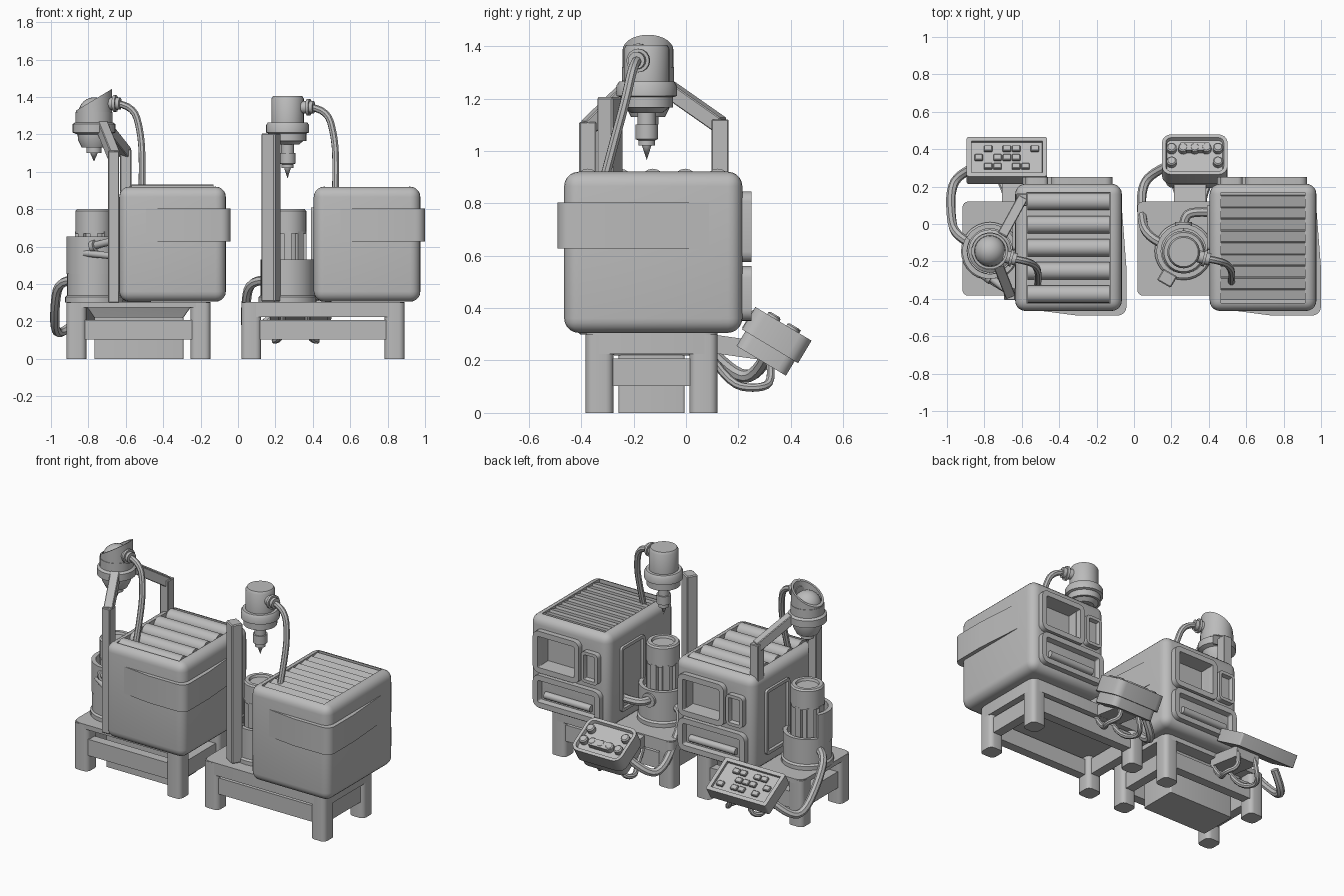
import bpy, bmesh
from math import sin, cos, pi, radians
from mathutils import Matrix, Vector

if "Cube" in bpy.data.objects:
    bpy.data.objects.remove(bpy.data.objects["Cube"])

grey = bpy.data.materials.new("plain_grey")
grey.use_nodes = True
grey.diffuse_color = (0.5, 0.5, 0.5, 1)
grey.node_tree.nodes["Principled BSDF"].inputs["Base Color"].default_value = grey.diffuse_color
parts = []


def finish(name, bm, matrix=None):
    bmesh.ops.remove_doubles(bm, verts=bm.verts, dist=1e-5)
    bmesh.ops.recalc_face_normals(bm, faces=bm.faces)
    mesh = bpy.data.meshes.new(name)
    bm.to_mesh(mesh)
    bm.free()
    return add(name, mesh, matrix)


def add(name, mesh, matrix=None):
    mesh.materials.clear()
    mesh.materials.append(grey)
    obj = bpy.data.objects.new(name, mesh)
    if matrix:
        obj.matrix_world = matrix
    bpy.context.collection.objects.link(obj)
    parts.append(obj)
    return obj


def at(x, y, z):
    return Matrix.Translation((x, y, z))


def turn(angle, axis):
    return Matrix.Rotation(radians(angle), 4, axis)


def arc(radius, start, end, steps, x=0, y=0):
    angles = [radians(start + (end - start) * i / steps) for i in range(steps + 1)]
    return [(x + radius * cos(a), y + radius * sin(a)) for a in angles]


def prism(name, outline, depth, matrix, inset=0, recess=0, taper=1):
    """Outline extruded along local z, with an optional sunken top."""
    bm = bmesh.new()
    low = [bm.verts.new((x, y, 0)) for x, y in outline]
    high = [bm.verts.new((x * taper, y * taper, depth)) for x, y in outline]
    bm.faces.new(low)
    top = bm.faces.new(high)
    for i in range(len(low)):
        bm.faces.new((low[i - 1], low[i], high[i], high[i - 1]))
    bm.normal_update()
    if inset:
        bmesh.ops.inset_region(bm, faces=[top], thickness=inset)
        bmesh.ops.inset_region(bm, faces=[top], thickness=0.006)
        for v in top.verts:
            v.co.z -= recess
    return finish(name, bm, matrix)


def slab(name, w, h, depth, matrix, r=0.02, **options):
    outline = []
    for i, (sx, sy) in enumerate([(1, 1), (-1, 1), (-1, -1), (1, -1)]):
        outline += arc(r, 90 * i, 90 * i + 90, 4, sx * (w / 2 - r), sy * (h / 2 - r))
    return prism(name, outline, depth, matrix, **options)


def box(name, size, matrix, bevel=0.0, segments=1):
    bm = bmesh.new()
    bmesh.ops.create_cube(bm, size=1, matrix=Matrix.Diagonal((*size, 1)))
    if bevel:
        bmesh.ops.bevel(bm, geom=bm.edges[:], offset=bevel, segments=segments,
                        profile=0.5, affect='EDGES')
    return finish(name, bm, matrix)


def along(p, q):
    p, q = Vector(p), Vector(q)
    rotation = (q - p).to_track_quat('Z', 'Y').to_matrix().to_4x4()
    return Matrix.Translation((p + q) / 2) @ rotation, (q - p).length


def beam(name, p, q, w, d):
    matrix, length = along(p, q)
    return box(name, (w, d, length), matrix, 0.004)


def rod(name, p, q, radius):
    matrix, length = along(p, q)
    return lathe(name, [(0, -length / 2), (radius, -length / 2),
                        (radius, length / 2), (0, length / 2)], matrix, 16)


def lathe(name, profile, matrix, steps=28):
    bm = bmesh.new()
    verts = [bm.verts.new((r, 0, z)) for r, z in profile]
    edges = [bm.edges.new(pair) for pair in zip(verts, verts[1:])]
    bmesh.ops.spin(bm, geom=verts + edges, cent=(0, 0, 0), axis=(0, 0, 1),
                   angle=2 * pi, steps=steps)
    return finish(name, bm, matrix)


def hose(name, points, radius=0.02):
    curve = bpy.data.curves.new(name, 'CURVE')
    curve.dimensions = '3D'
    curve.bevel_depth = radius
    curve.bevel_resolution = 2
    curve.use_fill_caps = True
    spline = curve.splines.new('NURBS')
    spline.points.add(len(points) - 1)
    for point, co in zip(spline.points, points):
        point.co = (*co, 1)
    spline.order_u = 3
    spline.use_endpoint_u = True
    spline.resolution_u = 4
    helper = bpy.data.objects.new(name + "_path", curve)
    bpy.context.collection.objects.link(helper)
    bpy.context.view_layer.update()
    graph = bpy.context.evaluated_depsgraph_get()
    mesh = bpy.data.meshes.new_from_object(helper.evaluated_get(graph))
    bpy.data.objects.remove(helper)
    return add(name, mesh)


def cut(obj, size, matrix):
    cutter = box("cutter", size, matrix)
    cutter.hide_render = True
    mod = obj.modifiers.new("cut", 'BOOLEAN')
    mod.operation, mod.solver, mod.object = 'DIFFERENCE', 'EXACT', cutter
    bpy.context.view_layer.objects.active = obj
    bpy.ops.object.modifier_apply(modifier=mod.name)
    parts.remove(cutter)
    bpy.data.objects.remove(cutter)


def machine(side, cx):
    """Cabinet with its corner band, back panels and feed hose."""
    body = box(side + "_body", (0.57, 0.68, 0.615), at(cx, -0.125, 0.613), 0.055, 5)
    cut(body, (0.45, 0.59, 0.1), at(cx, -0.127, 0.92))
    cut(body, (0.25, 0.2, 0.2), at(cx + 0.07, 0.2, 0.71))
    band = [(-0.18, 0.05), (-0.18, -0.335), (0.05, -0.365)]
    band += arc(0.05, -90, 0, 5, 0.26, -0.315) + [(0.31, -0.115), (0.284, 0.225)]
    prism(side + "_corner_band", band, 0.175, at(cx, -0.125, 0.628))
    back = turn(-90, 'X')
    slab(side + "_screen", 0.33, 0.27, 0.17, at(cx + 0.07, 0.08, 0.71) @ back, 0.04,
         inset=0.035, recess=0.1)
    slab(side + "_button_panel", 0.12, 0.2, 0.05, at(cx - 0.17, 0.2, 0.7) @ back, 0.025,
         inset=0.02, recess=0.025)
    slab(side + "_drawer", 0.48, 0.21, 0.05, at(cx - 0.005, 0.2, 0.455) @ back, 0.045,
         inset=0.035, recess=0.035)
    rod(side + "_drawer_bar", (cx - 0.17, 0.225, 0.43), (cx + 0.16, 0.225, 0.43), 0.022)
    slab(side + "_side_panel", 0.42, 0.24, 0.02, at(cx - 0.28, -0.02, 0.6) @ turn(-90, 'Y'),
         0.02, inset=0.02, recess=0.012)


def table(side, x0, x1, thickness):
    cx, w = (x0 + x1) / 2, x1 - x0
    slab(side + "_table_top", w, 0.503, thickness, at(cx, -0.131, 0.305 - thickness), 0.05)
    for x in (x0 + 0.053, x1 - 0.053):
        for y in (-0.33, 0.067):
            slab(side + "_leg", 0.106, 0.106, 0.3, at(x, y, 0), 0.03)
        box(side + "_end_rail", (0.06, 0.35, 0.105), at(x, -0.131, 0.155))
    for y in (-0.34, 0.077):
        box(side + "_long_rail", (w - 0.16, 0.06, 0.105), at(cx, y, 0.155))


def tower(side, x, collar):
    """Round canister with pillars, cap and collar."""
    here = at(x, -0.145, 0)
    lathe(side + "_canister_base", [(0, 0.3), (0.155, 0.3), (0.155, 0.33), (0.145, 0.34),
          (0.145, collar), (0.12, collar), (0.12, collar - 0.04), (0, collar - 0.04)], here)
    lathe(side + "_canister_core", [(0.082, 0.4), (0.082, 0.7)], here)
    lathe(side + "_canister_cap", [(0.08, 0.67), (0.1, 0.67), (0.1, 0.79), (0.092, 0.8),
          (0.07, 0.8), (0.065, 0.785), (0, 0.785)], here)
    for i in range(8):
        box(side + "_canister_pillar", (0.025, 0.04, 0.25),
            here @ turn(45 * i, 'Z') @ at(0.088, 0, 0.555))


def head_hose(side, x, z):
    """Hose from the head's socket down into the cabinet top."""
    rod(side + "_hose_socket", (x + 0.07, -0.17, z), (x + 0.14, -0.19, z), 0.033)
    rod(side + "_hose_collar", (x + 0.105, -0.18, z), (x + 0.12, -0.184, z), 0.045)
    hose(side + "_head_hose", [(x + 0.12, -0.185, z), (x + 0.21, -0.2, z - 0.01),
         (x + 0.25, -0.23, z - 0.15), (x + 0.26, -0.27, 1.05), (x + 0.255, -0.32, 0.86)], 0.019)


def console_links(side, x, cable_x):
    box(side + "_console_arm", (0.17, 0.25, 0.07), at(x, 0.2, 0.25) @ turn(-8, 'X'))
    for dx in (-0.06, 0.07):
        hose(side + "_console_cable", [(x + dx, 0.08, 0.24), (x + dx, 0.16, 0.11),
             (x + dx * 2, 0.27, 0.09), (x + dx, 0.34, 0.12), (x + dx, 0.31, 0.24)], 0.016)
    hose(side + "_side_cable", [(cable_x + 0.1, -0.1, 0.42), (cable_x + 0.02, -0.06, 0.42),
         (cable_x, 0.05, 0.28), (cable_x, 0.19, 0.14), (cable_x + 0.05, 0.27, 0.14),
         (cable_x + 0.14, 0.31, 0.22)], 0.025)


# Shared assemblies
RIGHT, LEFT = -0.77, 0.265
machine("right", -0.35)
machine("left", 0.69)
table("right", -0.917, -0.147, 0.03)
table("left", 0.018, 0.89, 0.08)
tower("right", RIGHT, 0.5)
tower("left", LEFT, 0.53)
head_hose("right", RIGHT, 1.365)
head_hose("left", LEFT, 1.345)
console_links("right", -0.62, -0.98)
console_links("left", 0.3, 0.04)

# Cabinet tops: rollers on one, louvres on the other
for i in range(5):
    y = -0.375 + 0.124 * i
    rod("top_roller", (-0.57, y, 0.885), (-0.13, y, 0.885), 0.047)
for i in range(9):
    box("top_louvre", (0.45, 0.056, 0.02), at(0.69, -0.378 + 0.0628 * i, 0.9) @ turn(15, 'X'))

# Hopper under the right table
slab("hopper_box", 0.477, 0.252, 0.23, at(-0.53, -0.131, 0), 0.01)
slab("hopper_flare", 0.56, 0.34, 0.06, at(-0.53, -0.131, 0.28) @ turn(180, 'X'), 0.01, taper=0.85)

# Right canister: raised half collar and pipe stubs
prism("right_collar", arc(0.148, 150, 330, 20) + arc(0.122, 330, 150, 20), 0.2,
      at(RIGHT, -0.145, 0.455))
rod("pipe_stub", (-0.79, -0.27, 0.6), (-0.67, -0.36, 0.63), 0.02)
rod("pipe_stub", (-0.82, -0.27, 0.565), (-0.67, -0.36, 0.55), 0.018)
rod("pipe_flange", (-0.78, -0.28, 0.6), (-0.76, -0.295, 0.605), 0.032)

# Left canister: pipe to the cabinet
hose("cabinet_pipe", [(LEFT, -0.06, 0.47), (0.26, 0.04, 0.47), (0.33, 0.07, 0.47),
     (0.43, 0.06, 0.47)], 0.025)
rod("pipe_flange", (LEFT, -0.02, 0.47), (LEFT, 0.01, 0.47), 0.045)

# Right head: bowl, sloped hood and lens, held by a two-legged frame
here = at(RIGHT, -0.145, 0)
lathe("right_head", [(0, 1.055), (0.02, 1.1), (0.04, 1.1), (0.04, 1.13), (0.065, 1.13),
      (0.085, 1.17), (0.088, 1.2), (0.115, 1.21), (0.115, 1.255), (0.1, 1.265),
      (0.1, 1.32), (0, 1.32)], here)
hood = lathe("right_hood", [(0.097, 1.27), (0.097, 1.385), (0.083, 1.385), (0.083, 1.3)], here)
for v in hood.data.vertices:
    if v.co.z > 1.35:
        v.co.z += 0.6 * v.co.x
bm = bmesh.new()
bmesh.ops.create_uvsphere(bm, u_segments=24, v_segments=12, radius=0.083)
finish("right_lens", bm, at(RIGHT, -0.145, 1.315))
beam("frame_front_post", (-0.665, -0.375, 0.3), (-0.665, -0.375, 1.11), 0.06, 0.065)
beam("frame_front_arm", (-0.665, -0.375, 1.09), (-0.73, -0.21, 1.25), 0.055, 0.06)
beam("frame_back_post", (-0.6, 0.13, 0.86), (-0.6, 0.13, 1.12), 0.06, 0.065)
beam("frame_back_arm", (-0.6, 0.13, 1.1), (-0.71, -0.07, 1.24), 0.055, 0.06)

# Left head: drill shape on a single post
lathe("left_head", [(0, 0.965), (0.018, 1.02), (0.032, 1.02), (0.032, 1.04), (0.043, 1.045),
      (0.043, 1.1), (0.035, 1.1), (0.035, 1.145), (0.06, 1.145), (0.085, 1.165), (0.1, 1.165),
      (0.1, 1.205), (0.115, 1.21), (0.115, 1.25), (0.105, 1.265), (0.087, 1.265),
      (0.087, 1.39), (0.078, 1.405), (0, 1.405)], at(LEFT, -0.15, 0))
box("left_post", (0.085, 0.07, 0.9), at(0.177, -0.29, 0.755) @ turn(-30, 'Z'), 0.006)

# Tilted consoles with keys
tilt = turn(-31, 'X')
wide = at(-0.68, 0.36, 0.33) @ tilt
slab("wide_console", 0.43, 0.245, 0.08, wide @ at(0, 0, -0.08), 0.012, inset=0.025, recess=0.015)
for row, columns in enumerate([(1, 2, 4, 5), (0, 2, 3, 4), (1, 3, 4, 6)]):
    for column in columns:
        box("square_key", (0.045, 0.035, 0.02),
            wide @ at(0.05 * (column - 3), 0.055 * (row - 1), -0.01), 0.004)
deep = at(0.325, 0.372, 0.34) @ tilt
slab("deep_console", 0.35, 0.25, 0.1, deep @ at(0, 0, -0.1), 0.05, inset=0.02, recess=0.02)
slab("deep_console_back", 0.31, 0.22, 0.07, deep @ at(0, 0, -0.165), 0.04)
slab("wide_key", 0.16, 0.05, 0.035, deep @ at(0, 0.045, -0.022), 0.015)
for i in range(5):
    x = 0.062 * (i - 2)
    spots = [-0.04] + ([0.045] if i in (0, 4) else [])
    for y in spots:
        lathe("round_key", [(0.027, 0), (0.027, 0.03), (0.02, 0.036), (0, 0.036)],
              deep @ at(x, -y, -0.022), 16)

# Smooth round surfaces, keep edges sharp
bpy.ops.object.select_all(action='DESELECT')
for obj in parts:
    obj.select_set(True)
bpy.context.view_layer.objects.active = parts[0]
bpy.ops.object.shade_smooth_by_angle(angle=radians(35))
